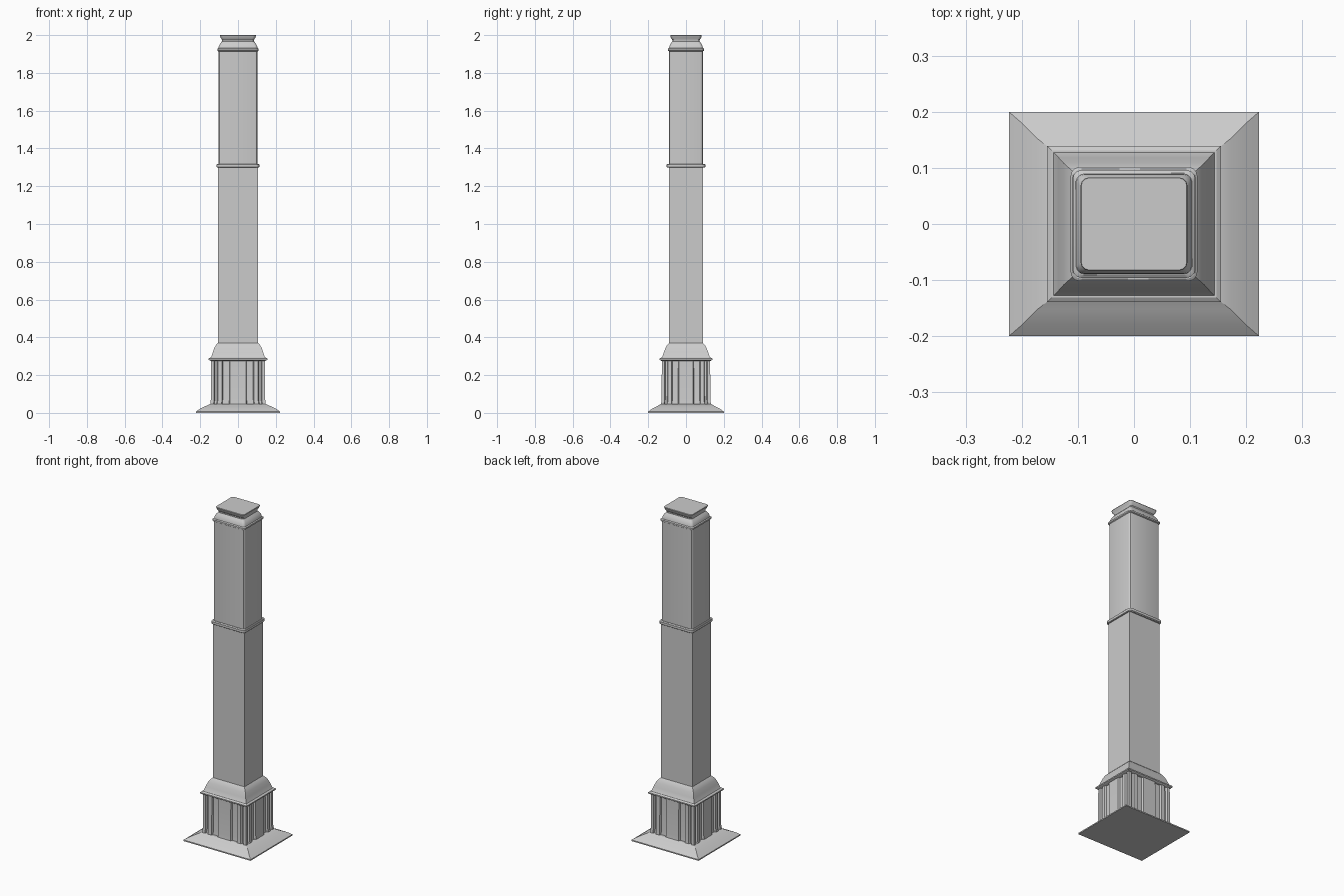
import bpy, bmesh
from math import cos, sin, pi, radians

if "Cube" in bpy.data.objects:
    bpy.data.objects.remove(bpy.data.objects["Cube"])


def rect(hx, hy, r=0.0, seg=3):
    """Counter-clockwise rectangle outline, optionally with rounded corners."""
    if r == 0:
        return [(hx, hy), (-hx, hy), (-hx, -hy), (hx, -hy)]
    pts = []
    for i, (sx, sy) in enumerate([(1, 1), (-1, 1), (-1, -1), (1, -1)]):
        for k in range(seg + 1):
            a = i * pi / 2 + k / seg * pi / 2
            pts.append((sx * (hx - r) + r * cos(a), sy * (hy - r) + r * sin(a)))
    return pts


def loft(name, rings):
    """Skin a closed solid through rings of (z, outline)."""
    bm = bmesh.new()
    loops = [[bm.verts.new((x, y, z)) for x, y in pts] for z, pts in rings]
    n = len(loops[0])
    for a, b in zip(loops, loops[1:]):
        for i in range(n):
            j = (i + 1) % n
            bm.faces.new((a[i], a[j], b[j], b[i]))
    bm.faces.new(loops[0][::-1])
    bm.faces.new(loops[-1])
    bmesh.ops.recalc_face_normals(bm, faces=bm.faces)
    me = bpy.data.meshes.new(name)
    bm.to_mesh(me)
    bm.free()
    ob = bpy.data.objects.new(name, me)
    bpy.context.collection.objects.link(ob)
    bpy.ops.object.select_all(action='DESELECT')
    ob.select_set(True)
    bpy.context.view_layer.objects.active = ob
    bpy.ops.object.shade_smooth_by_angle(angle=radians(30))
    return ob


def stack(name, profile, r=0.0):
    return loft(name, [(z, rect(hx, hy, r)) for z, hx, hy in profile])


def fluted(hx, hy, depth):
    """Rectangle outline with four vertical grooves in every side."""
    grooves = [(-.88, -.74), (-.59, -.29), (.29, .59), (.74, .88)]
    side = [(-1, 0)]
    for a, b in grooves:
        side += [(a, 0), (a + .03, depth), (b - .03, depth), (b, 0)]
    pts = []
    for k in range(4):
        for t, d in side:
            pts.append([(t * hx, -hy + d), (hx - d, t * hy),
                        (-t * hx, hy - d), (-hx + d, -t * hy)][k])
    return pts


# Plinth and fluted pedestal
stack("plinth", [(0, .223, .2), (.007, .223, .2), (.022, .2, .18),
                 (.036, .172, .152), (.046, .15, .135)])
loft("fluted_pedestal", [(.04, fluted(.148, .133, .012)),
                         (.07, fluted(.144, .129, .012)),
                         (.285, fluted(.143, .128, .012))])
stack("pedestal_band", [(.276, .146, .131), (.281, .155, .139),
                        (.288, .155, .139), (.293, .147, .131)])
stack("pedestal_cap", [(.288, .146, .131), (.295, .142, .126), (.32, .134, .118),
                       (.345, .125, .108), (.36, .116, .1), (.371, .105, .089)])

# Shaft, with square lower part and rounded upper part
stack("lower_shaft", [(.365, .105, .089), (1.305, .105, .089)])
stack("shaft_collar", [(1.298, .11, .098), (1.301, .113, .102),
                       (1.315, .113, .102), (1.318, .11, .098)], r=.017)
stack("upper_shaft", [(1.31, .104, .09), (1.92, .104, .09)], r=.014)

# Capital
stack("capital_ring", [(1.914, .104, .09), (1.918, .109, .096),
                       (1.927, .109, .096), (1.931, .104, .091)], r=.015)
stack("capital", [(1.925, .104, .09), (1.94, .102, .088), (1.955, .095, .081),
                  (1.967, .085, .072), (1.974, .085, .072), (1.985, .091, .08),
                  (1.997, .095, .083), (2.0, .094, .082)], r=.014)
